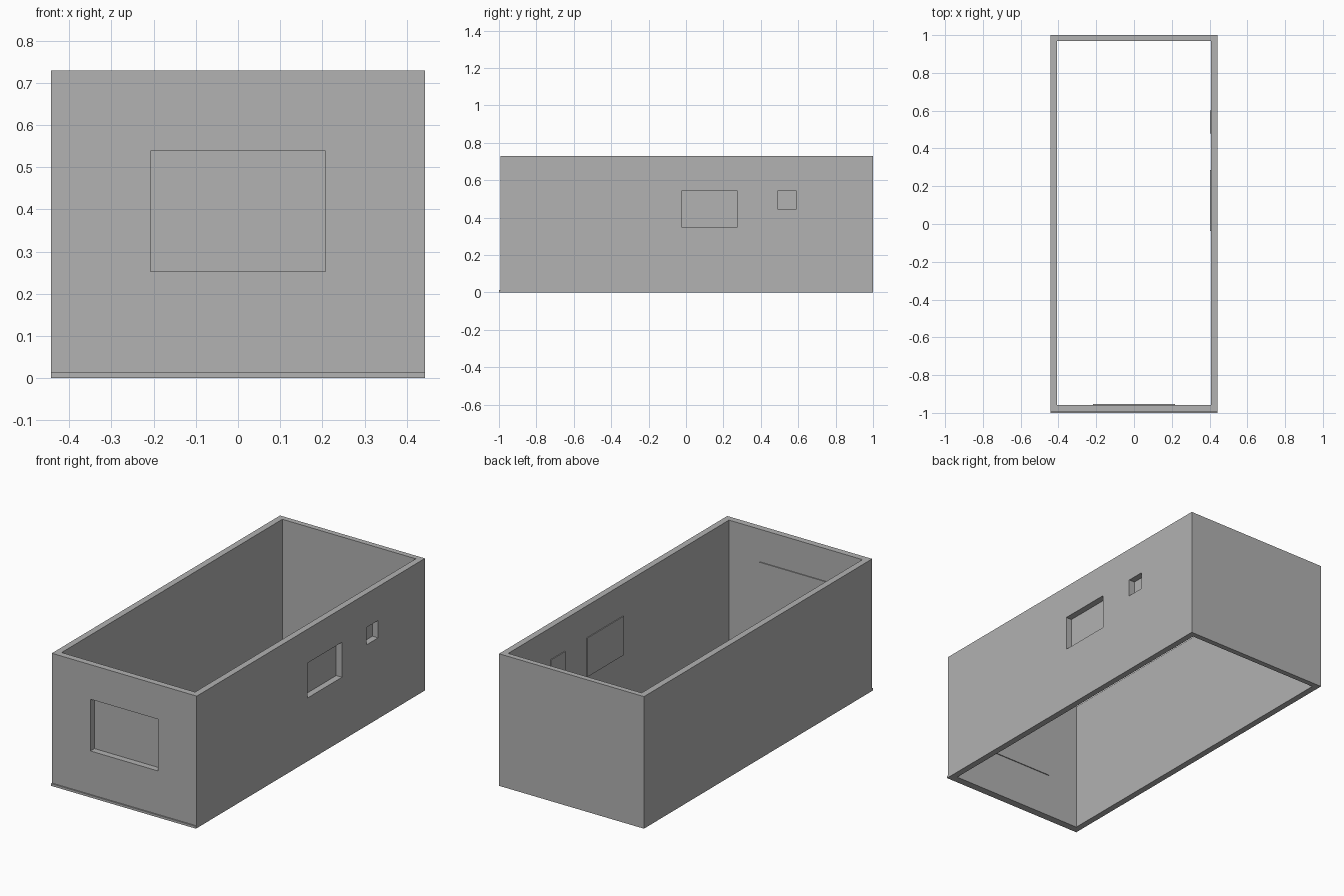
import bpy

cube = bpy.data.objects.get("Cube")
if cube:
    bpy.data.objects.remove(cube, do_unlink=True)

grey = bpy.data.materials.new("wall_grey")
grey.use_nodes = True
colour = (0.445, 0.445, 0.445, 1)
grey.diffuse_color = colour
grey.node_tree.nodes["Principled BSDF"].inputs["Base Color"].default_value = colour


def box(name, x, y, z):
    """Axis-aligned box from (low, high) ranges."""
    spans = (x, y, z)
    bpy.ops.mesh.primitive_cube_add(size=1, location=[(a + b) / 2 for a, b in spans])
    ob = bpy.context.object
    ob.name = name
    ob.scale = [b - a for a, b in spans]
    bpy.ops.object.transform_apply(location=False, rotation=False, scale=True)
    ob.data.materials.append(grey)
    return ob


def cut(target, cutter):
    """Subtract the cutter from the target, then drop the cutter."""
    mod = target.modifiers.new("opening", 'BOOLEAN')
    mod.operation = 'DIFFERENCE'
    mod.solver = 'EXACT'
    mod.object = cutter
    bpy.context.view_layer.objects.active = target
    bpy.ops.object.modifier_apply(modifier=mod.name)
    bpy.data.objects.remove(cutter, do_unlink=True)


def grow(span, margin):
    return (span[0] - margin, span[1] + margin)


# Main dimensions
W, H = 0.443, 0.73
IN_X, IN_FRONT, IN_BACK = 0.408, -0.958, 0.97
FRONT = -0.993
MARGIN, THICK = 0.011, 0.005

# Four walls, open at the top and bottom
walls = box("walls", (-W, W), (FRONT, 1), (0, H))
cut(walls, box("room_cutter", (-IN_X, IN_X), (IN_FRONT, IN_BACK), (-1, 2)))

# Front window: opening with a pane fixed on the inside of the wall
wx, wz = (-0.207, 0.207), (0.253, 0.539)
cut(walls, box("front_cutter", wx, (-1.2, IN_FRONT + 0.1), wz))
box("front_window_pane", grow(wx, MARGIN), (IN_FRONT, IN_FRONT + THICK), grow(wz, MARGIN))

# Left side windows
for name, wy, wz in (("large", (-0.025, 0.275), (0.35, 0.543)),
                     ("small", (0.489, 0.591), (0.447, 0.543))):
    cut(walls, box(name + "_cutter", (IN_X - 0.1, 0.6), wy, wz))
    box(name + "_side_window_pane", (IN_X - THICK, IN_X), grow(wy, MARGIN), grow(wz, MARGIN))

# Low lip along the foot of the front wall
box("front_sill", (-W, W), (-1, FRONT), (0, 0.013))
